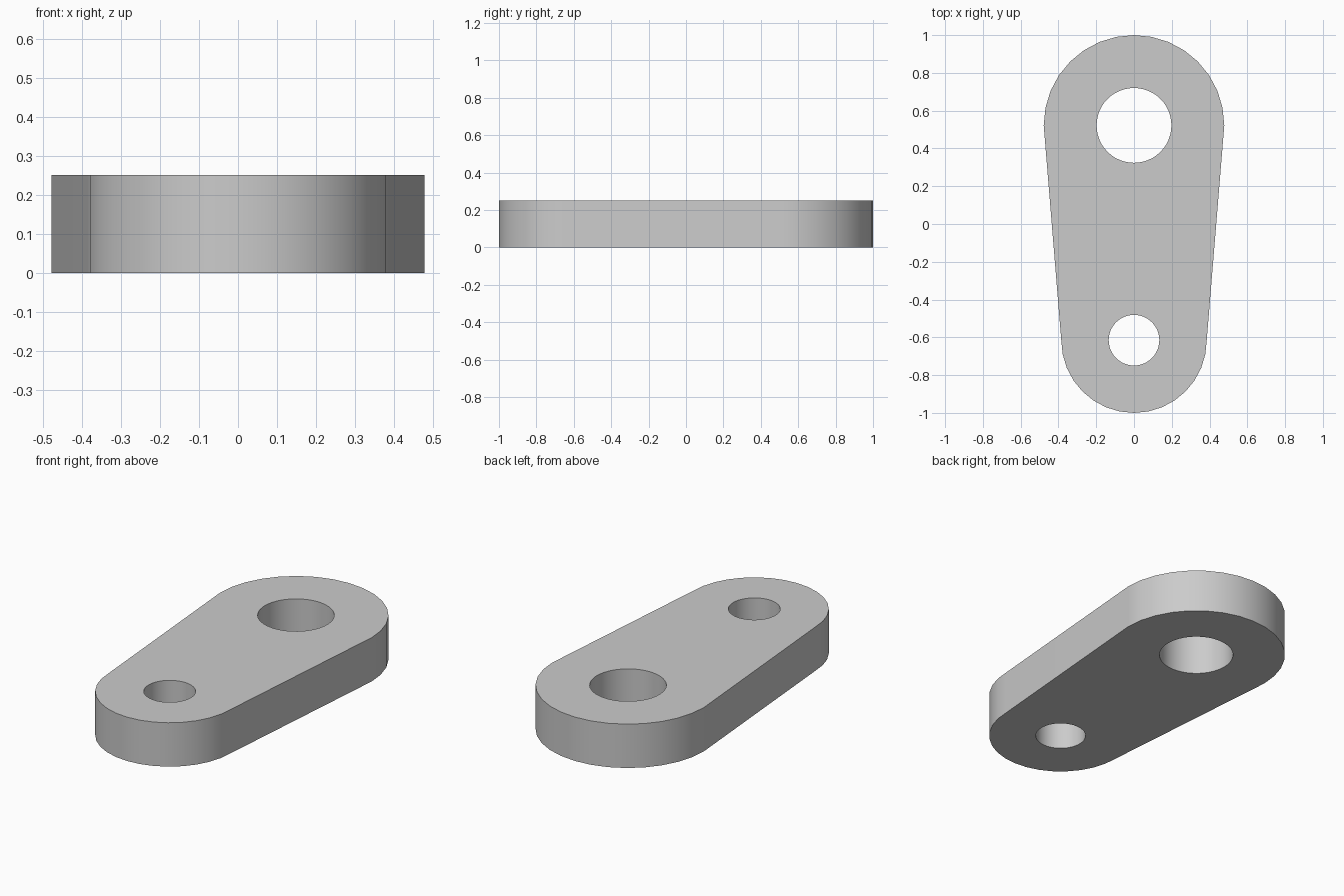
import bpy
import bmesh
from math import cos, sin, pi, radians

cube = bpy.data.objects.get("Cube")
if cube:
    bpy.data.objects.remove(cube, do_unlink=True)

THICKNESS = 0.25
STEP = pi / 16
BIG_Y, BIG_R, BIG_HOLE = 0.522, 0.478, 0.198
SMALL_Y, SMALL_R, SMALL_HOLE = -0.615, 0.385, 0.134


def arc(cy, r, first, last, step=STEP):
    """Points on a circle centred on x = 0, from step number first to last."""
    return [(r * cos(i * step), cy + r * sin(i * step)) for i in range(first, last + 1)]


def add_loop(bm, points):
    verts = [bm.verts.new((x, y, 0)) for x, y in points]
    return [bm.edges.new((a, b)) for a, b in zip(verts, verts[1:] + verts[:1])]


# Tapered outline with two round holes
bm = bmesh.new()
edges = add_loop(bm, arc(BIG_Y, BIG_R, 0, 16) + arc(SMALL_Y, SMALL_R, 16, 32))
for cy, r in ((BIG_Y, BIG_HOLE), (SMALL_Y, SMALL_HOLE)):
    edges += add_loop(bm, arc(cy, r, 0, 47, pi / 24))
bmesh.ops.triangle_fill(bm, edges=edges, use_beauty=True, use_dissolve=False, normal=(0, 0, 1))

# Thickness
result = bmesh.ops.extrude_face_region(bm, geom=bm.faces[:])
top = [g for g in result["geom"] if isinstance(g, bmesh.types.BMVert)]
bmesh.ops.translate(bm, verts=top, vec=(0, 0, THICKNESS))
bmesh.ops.recalc_face_normals(bm, faces=bm.faces[:])

mesh = bpy.data.meshes.new("link_plate")
bm.to_mesh(mesh)
bm.free()
plate = bpy.data.objects.new("link_plate", mesh)
bpy.context.collection.objects.link(plate)

# Plain grey finish
grey = bpy.data.materials.new("light_grey")
grey.use_nodes = True
colour = (0.6, 0.6, 0.6, 1)
grey.diffuse_color = colour
grey.node_tree.nodes["Principled BSDF"].inputs["Base Color"].default_value = colour
mesh.materials.append(grey)

# Smooth rims, crisp top and bottom edges, flat long sides
bpy.ops.object.select_all(action="DESELECT")
plate.select_set(True)
bpy.context.view_layer.objects.active = plate
bpy.ops.object.shade_smooth_by_angle(angle=radians(30))
weighted = plate.modifiers.new("flat_sides", "WEIGHTED_NORMAL")
weighted.keep_sharp = True
